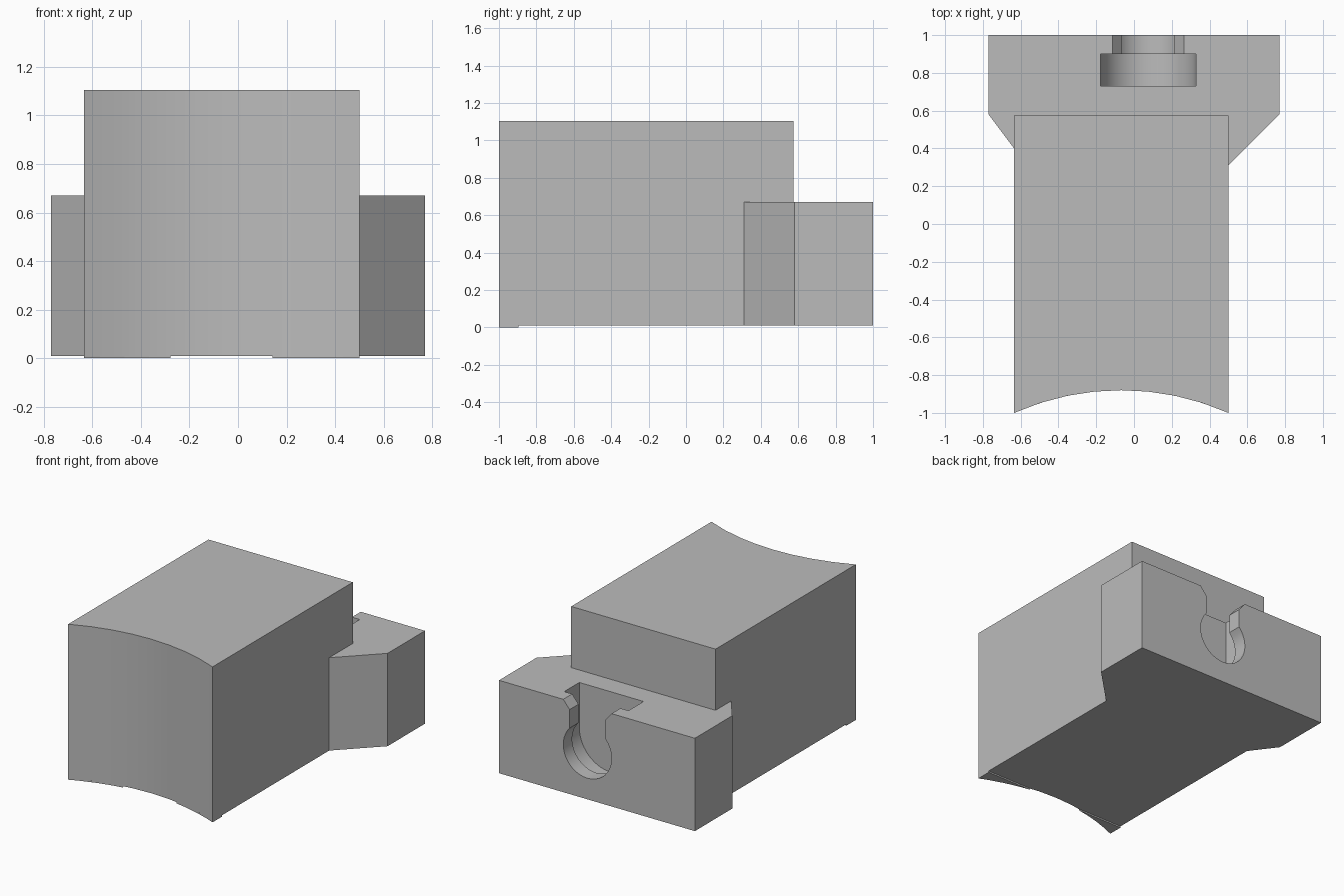
import bpy, bmesh, math
from mathutils import Vector

cube = bpy.data.objects.get("Cube")
if cube:
    bpy.data.objects.remove(cube, do_unlink=True)

GREY = (0.5, 0.5, 0.5, 1)
mat = bpy.data.materials.new("plain grey")
mat.use_nodes = True
mat.diffuse_color = GREY
mat.node_tree.nodes["Principled BSDF"].inputs["Base Color"].default_value = GREY


def prism(name, outline, start, depth):
    """Extrude a closed outline of 3D points along a vector."""
    bm = bmesh.new()
    face = bm.faces.new([bm.verts.new(Vector(p) + Vector(start)) for p in outline])
    new = bmesh.ops.extrude_face_region(bm, geom=[face])["geom"]
    bmesh.ops.translate(bm, vec=depth, verts=[v for v in new if isinstance(v, bmesh.types.BMVert)])
    bmesh.ops.recalc_face_normals(bm, faces=bm.faces)
    mesh = bpy.data.meshes.new(name)
    bm.to_mesh(mesh)
    bm.free()
    mesh.materials.append(mat)
    obj = bpy.data.objects.new(name, mesh)
    bpy.context.collection.objects.link(obj)
    return obj


def activate(obj):
    bpy.ops.object.select_all(action='DESELECT')
    obj.select_set(True)
    bpy.context.view_layer.objects.active = obj


def smooth(obj):
    activate(obj)
    bpy.ops.object.shade_smooth_by_angle(angle=math.radians(25))


LEFT, RIGHT, BACK = 0.5, -0.635, 0.575
FLOOR, BODY_TOP, BLOCK_TOP = 0.01, 1.105, 0.67
MID, RADIUS, APEX = (LEFT + RIGHT) / 2, 1.4, -0.88


def arc_y(x):
    """Concave front surface."""
    return APEX - RADIUS + math.sqrt(RADIUS ** 2 - (x - MID) ** 2)


# Main body with the hollow front
half = (LEFT - RIGHT) / 2
arc = [MID + half * (i / 4 - 1) for i in range(9)]
outline = [(x, arc_y(x), 0) for x in arc] + [(LEFT, BACK, 0), (RIGHT, BACK, 0)]
smooth(prism("main_body", outline, (0, 0, FLOOR), (0, 0, BODY_TOP - FLOOR)))

# Thin lips under the two front corners
for side, name in ((1, "left_lip"), (-1, "right_lip")):
    xs = [MID + side * d for d in (half, 0.5, 0.4, 0.3, 0.21)]
    pts = [(x, arc_y(x), 0) for x in xs] + [(MID + side * half, -0.895, 0)]
    prism(name, pts, (0, 0, 0), (0, 0, FLOOR))

# Rear block wrapping the back of the body
block = prism("rear_block", [
    (-0.77, 1, 0), (-0.77, 0.58, 0), (RIGHT, 0.4, 0), (RIGHT, BACK, 0),
    (LEFT, BACK, 0), (LEFT, 0.31, 0), (0.77, 0.58, 0), (0.77, 1, 0)],
    (0, 0, FLOOR), (0, 0, BLOCK_TOP - FLOOR))


# Keyhole slot: round seat, narrow neck and flared mouth, with a wide pocket behind
def slot(name, radius, neck, upper, y, depth):
    begin = math.acos(neck / radius)
    sweep = math.pi + 2 * begin
    n = 28
    pts = [(radius * math.cos(begin - sweep * i / n), 0,
            radius * math.sin(begin - sweep * i / n)) for i in range(n + 1)]
    pts += [(-x, 0, z) for x, z in reversed(upper)] + [(x, 0, z) for x, z in upper]
    return prism(name, pts, (0.075, y, 0.35), (0, depth, 0))


top = BLOCK_TOP - 0.35
cutters = [
    slot("neck_cutter", 0.19, 0.14, [(0.19, top + 0.1), (0.19, top), (0.14, top - 0.06)], 0.85, 0.25),
    slot("pocket_cutter", 0.2525, 0.2525, [(0.2525, top + 0.1)], 0.73, 0.17),
]
for cutter in cutters:
    cutter.hide_render = True
    cut = block.modifiers.new("slot", 'BOOLEAN')
    cut.operation = 'DIFFERENCE'
    cut.solver = 'EXACT'
    cut.object = cutter
    activate(block)
    bpy.ops.object.modifier_apply(modifier=cut.name)
    bpy.data.objects.remove(cutter, do_unlink=True)
smooth(block)
